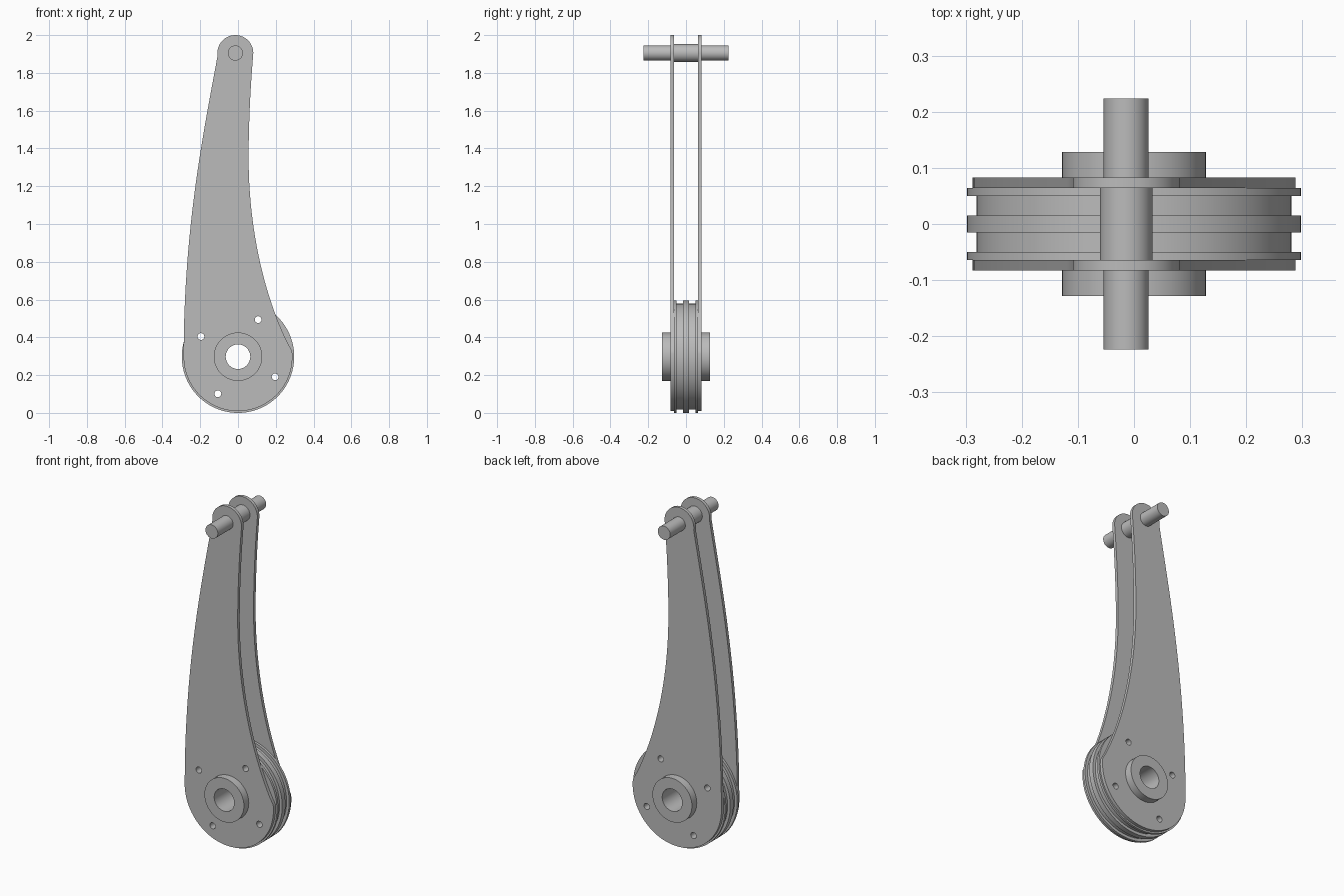
import bpy, bmesh
from math import cos, sin, pi, radians
from mathutils import Vector, Matrix
from mathutils.geometry import interpolate_bezier

cube = bpy.data.objects.get("Cube")
if cube:
    bpy.data.objects.remove(cube, do_unlink=True)

AXLE_Z = 0.2975                 # pulley centre height
TIP_X, TIP_Z, TIP_R = -0.014, 1.905, 0.095
PLATE_R, BORE_R = 0.288, 0.065
PLATE_IN, PLATE_OUT = 0.064, 0.083

steel = bpy.data.materials.new("grey steel")
steel.use_nodes = True
GREY = (0.5, 0.5, 0.5, 1)
steel.diffuse_color = GREY
steel.node_tree.nodes["Principled BSDF"].inputs["Base Color"].default_value = GREY


def make_object(name, bm):
    bmesh.ops.remove_doubles(bm, verts=bm.verts, dist=1e-5)
    bmesh.ops.recalc_face_normals(bm, faces=bm.faces)
    mesh = bpy.data.meshes.new(name)
    bm.to_mesh(mesh)
    bm.free()
    mesh.materials.append(steel)
    obj = bpy.data.objects.new(name, mesh)
    bpy.context.collection.objects.link(obj)
    return obj


def activate(obj):
    bpy.ops.object.select_all(action='DESELECT')
    obj.select_set(True)
    bpy.context.view_layer.objects.active = obj


def lathe(name, profile, x, z, closed, steps=96):
    """Spin (radius, y) points around an axis parallel to y."""
    bm = bmesh.new()
    verts = [bm.verts.new((x + r, y, z)) for r, y in profile]
    pairs = list(zip(verts, verts[1:]))
    if closed:
        pairs.append((verts[-1], verts[0]))
    edges = [bm.edges.new(p) for p in pairs]
    bmesh.ops.spin(bm, geom=verts + edges, cent=(x, 0, z), axis=(0, 1, 0),
                   angle=2 * pi, steps=steps)
    return make_object(name, bm)


def cylinder(name, x, z, radius, segments):
    bm = bmesh.new()
    place = Matrix.Translation((x, 0, z)) @ Matrix.Rotation(pi / 2, 4, 'X')
    bmesh.ops.create_cone(bm, cap_ends=True, segments=segments, radius1=radius,
                          radius2=radius, depth=0.6, matrix=place)
    return make_object(name, bm)


def arc(cx, cz, r, start, end, n):
    angles = [radians(start + (end - start) * i / n) for i in range(n + 1)]
    return [(cx + r * cos(a), cz + r * sin(a)) for a in angles]


def bezier(*points, n=24):
    p = [Vector((x, z, 0)) for x, z in points]
    return [(v.x, v.y) for v in interpolate_bezier(*p, n)][1:-1]


def arm_plate(name, y0, y1):
    """Curved lever outline, extruded along y."""
    outline = arc(TIP_X, TIP_Z, TIP_R, 0, 188, 32)
    outline += bezier((-0.108, 1.89), (-0.19, 1.45), (-0.28, 1.0), (-0.288, 0.35))
    outline += arc(0, AXLE_Z, PLATE_R, 180, 366, 64)
    outline += bezier((0.283, 0.33), (0.13, 0.62), (0.056, 1.0), (0.056, 1.35))
    outline += [(0.056, 1.35)]
    outline += bezier((0.056, 1.35), (0.056, 1.53), (0.067, 1.75), (0.081, 1.9), n=12)
    bm = bmesh.new()
    face = bm.faces.new([bm.verts.new((x, y0, z)) for x, z in outline])
    moved = bmesh.ops.extrude_face_region(bm, geom=[face], use_keep_orig=True)["geom"]
    bmesh.ops.translate(bm, vec=(0, y1 - y0, 0),
                        verts=[v for v in moved if isinstance(v, bmesh.types.BMVert)])
    return make_object(name, bm)


def cut(obj, cutters):
    activate(obj)
    for cutter in cutters:
        mod = obj.modifiers.new("hole", 'BOOLEAN')
        mod.operation, mod.solver, mod.object = 'DIFFERENCE', 'EXACT', cutter
        bpy.ops.object.modifier_apply(modifier=mod.name)


# Pulley: two square grooves between three flanges, with hubs and a through bore
half = [(BORE_R, 0.128), (0.128, 0.128), (0.128, PLATE_IN), (0.2975, PLATE_IN),
        (0.2975, 0.0495), (0.2805, 0.0495), (0.2805, 0.015), (0.2975, 0.015)]
profile = half + [(r, -y) for r, y in reversed(half)]
pulley = lathe("grooved_pulley", profile, 0, AXLE_Z, True)

# Two side plates
front_plate = arm_plate("front_arm_plate", -PLATE_OUT, -PLATE_IN)
back_plate = arm_plate("back_arm_plate", PLATE_IN, PLATE_OUT)

# Four bolt holes through everything, and the bore through the plates
bolts = []
for i in range(4):
    a = radians(61.5 + 90 * i)
    bolts.append(cylinder("bolt_hole_cutter", 0.2235 * cos(a),
                          AXLE_Z + 0.2235 * sin(a), 0.018, 24))
bore = cylinder("bore_cutter", 0, AXLE_Z, 0.1, 64)
cut(pulley, bolts)
for plate in (front_plate, back_plate):
    cut(plate, bolts + [bore])
for cutter in bolts + [bore]:
    bpy.data.objects.remove(cutter, do_unlink=True)

# Cross pin at the tip, thicker between the plates
pin_half = [(0, 0.224), (0.04, 0.224), (0.04, PLATE_IN), (0.047, PLATE_IN)]
pin = lathe("tip_cross_pin", pin_half + [(r, -y) for r, y in reversed(pin_half)],
            TIP_X, TIP_Z, False, 48)

for obj in (pulley, front_plate, back_plate, pin):
    activate(obj)
    bpy.ops.object.shade_smooth_by_angle(angle=radians(30))
